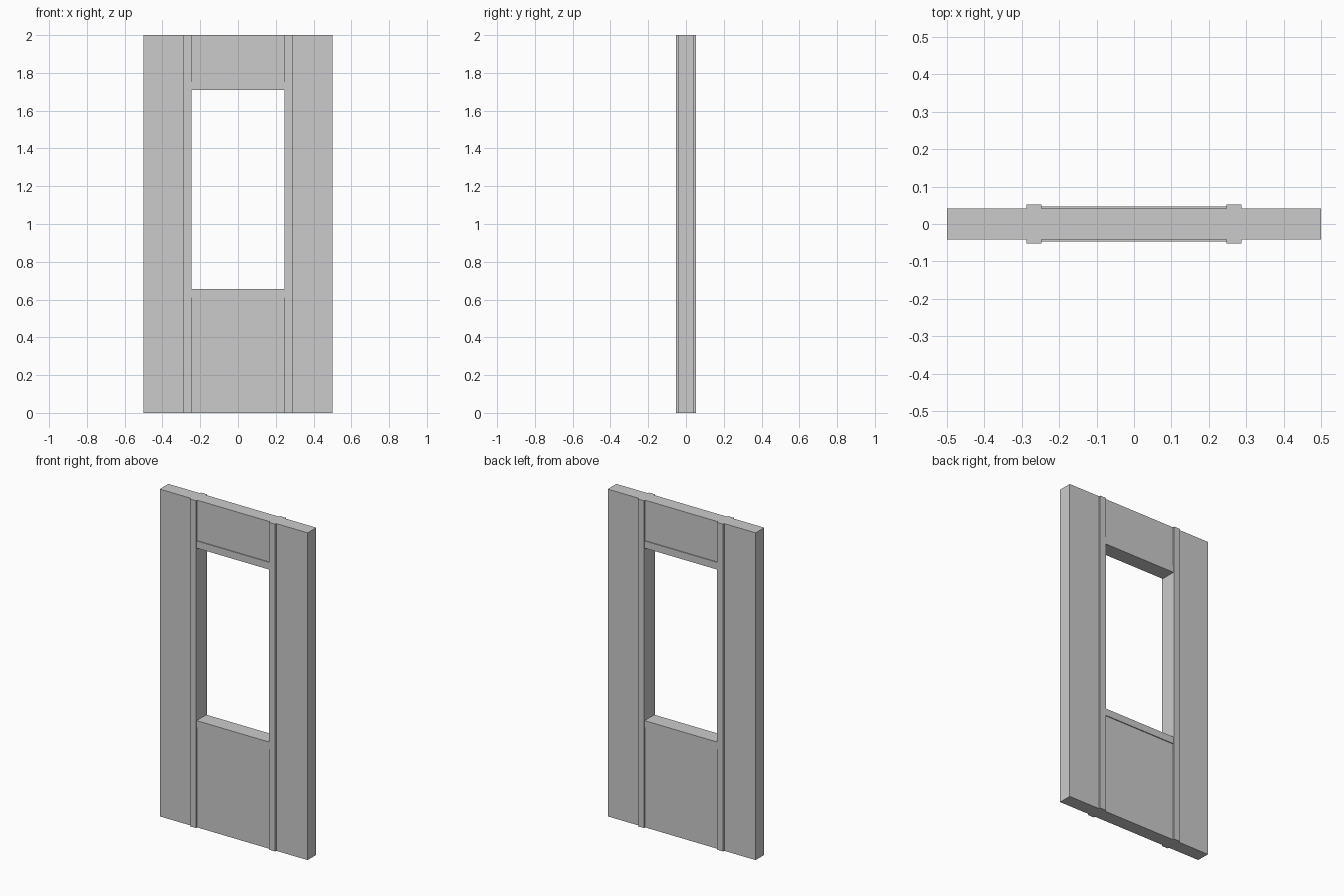
import bpy

if "Cube" in bpy.data.objects:
    bpy.data.objects.remove(bpy.data.objects["Cube"])

HALF_OPEN = 0.247              # half width of the window opening
SILL, HEAD = 0.655, 1.709      # bottom and top of the opening
WALL_Y = 0.0415                # half thickness of the wall
POST_Y, RAIL_Y = 0.052, 0.047  # how far the trims reach from the centre
POST_OUT = 0.288


def box(name, x0, x1, y0, y1, z0, z1):
    bpy.ops.mesh.primitive_cube_add(
        size=1, location=((x0 + x1) / 2, (y0 + y1) / 2, (z0 + z1) / 2))
    ob = bpy.context.object
    ob.name = name
    ob.scale = (abs(x1 - x0), abs(y1 - y0), abs(z1 - z0))
    bpy.ops.object.transform_apply(location=False, rotation=False, scale=True)
    return ob


# Wall panel with the window opening cut through it
wall = box("wall_panel", -0.5, 0.5, -WALL_Y, WALL_Y, 0, 2)
cutter = box("opening_cutter", -HALF_OPEN, HALF_OPEN, -0.2, 0.2, SILL, HEAD)
cutter.hide_render = True
cut = wall.modifiers.new("opening", 'BOOLEAN')
cut.operation = 'DIFFERENCE'
cut.solver = 'EXACT'
cut.object = cutter
bpy.context.view_layer.objects.active = wall
bpy.ops.object.modifier_apply(modifier=cut.name)
bpy.data.objects.remove(cutter, do_unlink=True)

# Raised trim on both faces: full-height posts, head rail and sill rail
for face, s in (("front", -1), ("back", 1)):
    for side, d in (("left", -1), ("right", 1)):
        box(f"post_{face}_{side}", d * HALF_OPEN, d * POST_OUT,
            s * WALL_Y, s * POST_Y, 0, 2)
    box(f"head_rail_{face}", -HALF_OPEN, HALF_OPEN,
        s * WALL_Y, s * RAIL_Y, HEAD, 1.753)
    box(f"sill_rail_{face}", -HALF_OPEN, HALF_OPEN,
        s * WALL_Y, s * RAIL_Y, 0.612, SILL)
